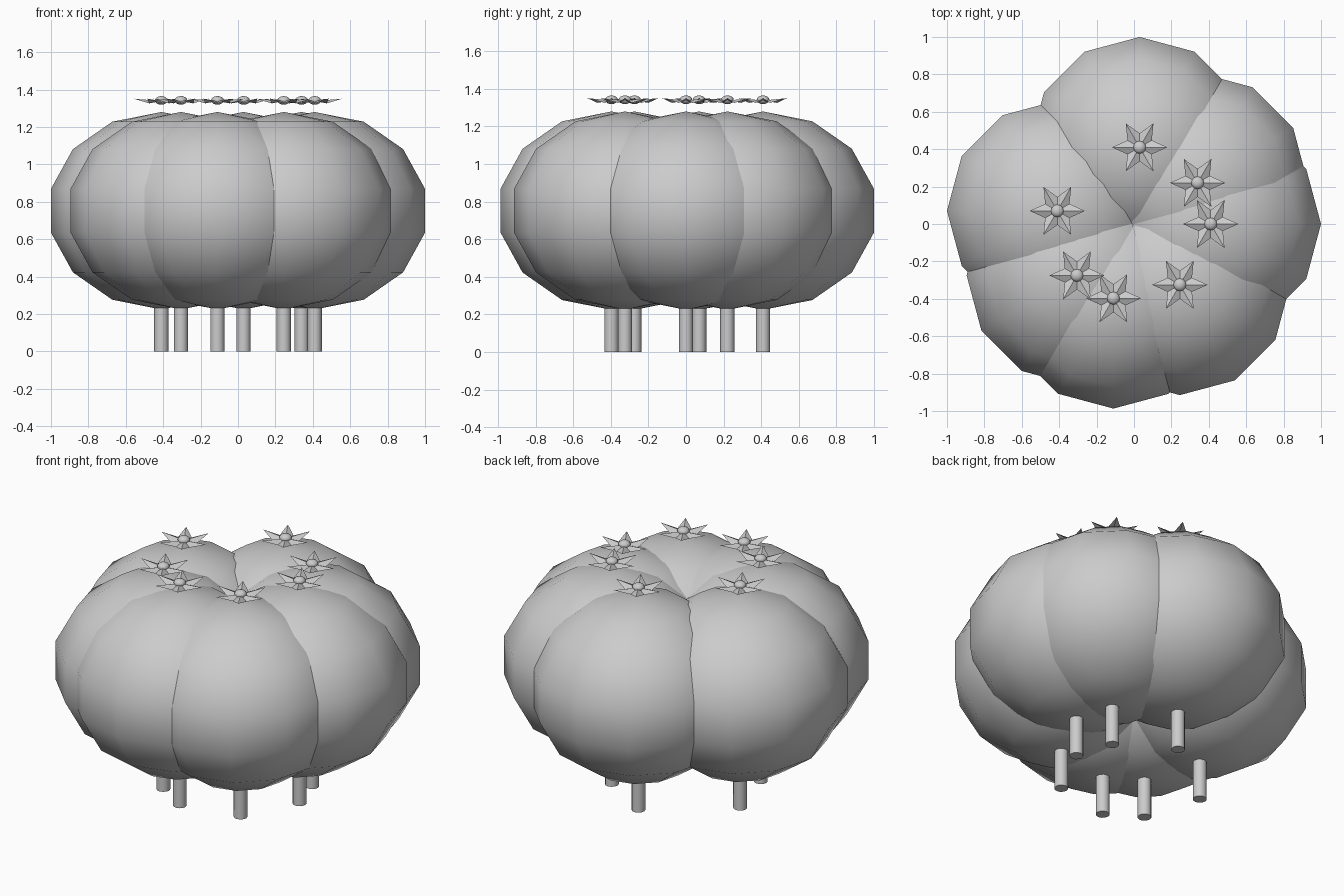
import bpy, bmesh, math
from mathutils import Matrix

if "Cube" in bpy.data.objects:
    bpy.data.objects.remove(bpy.data.objects["Cube"])

grey = bpy.data.materials.new("soft grey")
grey.diffuse_color = (0.6, 0.6, 0.6, 1)
grey.use_nodes = True
grey.node_tree.nodes["Principled BSDF"].inputs["Base Color"].default_value = grey.diffuse_color


def add_object(name, bm, smooth_angle=None):
    bmesh.ops.recalc_face_normals(bm, faces=bm.faces)
    me = bpy.data.meshes.new(name)
    bm.to_mesh(me)
    bm.free()
    me.materials.append(grey)
    ob = bpy.data.objects.new(name, me)
    bpy.context.collection.objects.link(ob)
    if smooth_angle is not None:
        bpy.ops.object.select_all(action='DESELECT')
        ob.select_set(True)
        bpy.context.view_layer.objects.active = ob
        bpy.ops.object.shade_smooth_by_angle(angle=math.radians(smooth_angle))
    return ob


def ball(name, x, y, z, r, h, segs, rings):
    bm = bmesh.new()
    m = Matrix.Translation((x, y, z)) @ Matrix.Diagonal((r, r, h, 1))
    bmesh.ops.create_uvsphere(bm, u_segments=segs, v_segments=rings, radius=1, matrix=m)
    add_object(name, bm, 60)


def trunk(name, x, y):
    bm = bmesh.new()
    bmesh.ops.create_cone(bm, cap_ends=True, segments=12, radius1=0.038, radius2=0.038,
                          depth=0.5, matrix=Matrix.Translation((x, y, 0.25)))
    add_object(name, bm, 40)


# six pointed petals, each folded along a raised middle rib
def petals(name, x, y):
    bm = bmesh.new()
    mid = bm.verts.new((x, y, 1.338))
    rim = []
    for i in range(12):
        r, z = (0.148, 1.351) if i % 2 == 0 else (0.075, 1.326)
        a = math.radians(30 * i)
        rim.append(bm.verts.new((x + r * math.cos(a), y + r * math.sin(a), z)))
    for i in range(12):
        bm.faces.new((mid, rim[i], rim[(i + 1) % 12]))
    add_object(name, bm)


# seven trees standing in a ring
spots = [(0.03, 0.41), (0.34, 0.22), (0.41, 0), (0.245, -0.325),
         (-0.11, -0.397), (-0.305, -0.275), (-0.41, 0.07)]
for n, (x, y) in enumerate(spots, 1):
    trunk(f"trunk_{n}", x, y)
    ball(f"crown_{n}", x, y, 0.752, 0.605, 0.528, 12, 7)
    petals(f"petals_{n}", x, y)
    ball(f"flower_centre_{n}", x, y, 1.342, 0.034, 0.023, 12, 8)
